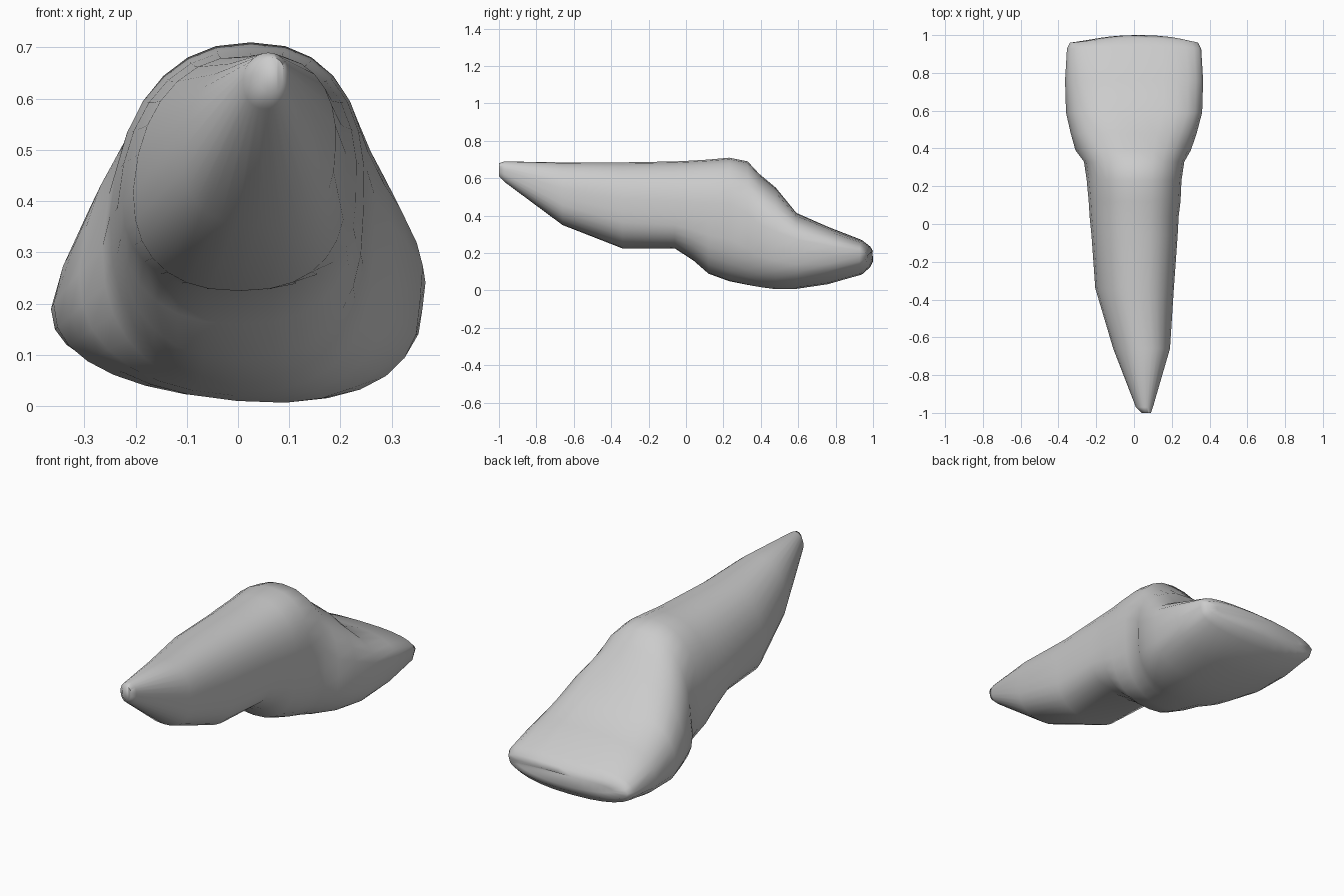
import bpy, bmesh, math

if "Cube" in bpy.data.objects:
    bpy.data.objects.remove(bpy.data.objects["Cube"])

SEG = 28


def spow(v, e):
    return math.copysign(abs(v) ** e, v)


def loft(name, stations):
    """Skin squarish oval rings: (y, left, right, bottom, widest z, top, squareness of top)."""
    bm = bmesh.new()
    rings = []
    for y, xl, xr, zb, zm, zt, nt in stations:
        cx, hw = (xl + xr) / 2, (xr - xl) / 2
        # lower half sags to the right around mid crown; the biting edge bows
        tilt = 0.09 * max(0, 1 - abs(y - 0.5) / 0.5)
        bow = 0.3 * max(0, y - 0.9)
        ring = []
        for i in range(SEG):
            a = 2 * math.pi * i / SEG
            c, s = math.cos(a), math.sin(a)
            n, h = (nt, zt - zm) if s >= 0 else (2.4, zm - zb)
            u, w = spow(c, 2 / n), spow(s, 2 / n)
            x = cx + hw * (u + 0.1 * max(w, 0))
            z = zm + h * w + tilt * x * min(w, 0)
            ring.append(bm.verts.new((x, y - bow * u * u, z)))
        rings.append(ring)
    for r0, r1 in zip(rings, rings[1:]):
        for i in range(SEG):
            j = (i + 1) % SEG
            bm.faces.new((r0[i], r0[j], r1[j], r1[i]))
    # close both ends
    for ring in (rings[0], rings[-1]):
        bm.faces.new(ring)
    bmesh.ops.triangulate(bm, faces=[f for f in bm.faces if len(f.verts) > 4])
    bmesh.ops.recalc_face_normals(bm, faces=bm.faces)
    mesh = bpy.data.meshes.new(name)
    bm.to_mesh(mesh)
    bm.free()
    obj = bpy.data.objects.new(name, mesh)
    bpy.context.collection.objects.link(obj)
    bpy.ops.object.select_all(action='DESELECT')
    obj.select_set(True)
    bpy.context.view_layer.objects.active = obj
    bpy.ops.object.shade_smooth_by_angle(angle=math.radians(75))
    return obj


# incisor: tapered root, neck groove and wide chisel crown in one skin
loft("incisor_tooth", [
    # root
    (-1.00, 0.04, 0.09, 0.61, 0.65, 0.68, 2.0),
    (-0.97, 0.01, 0.10, 0.58, 0.64, 0.69, 2.0),
    (-0.66, -0.11, 0.19, 0.35, 0.50, 0.685, 2.2),
    (-0.34, -0.205, 0.21, 0.225, 0.42, 0.685, 2.3),
    (-0.06, -0.225, 0.23, 0.225, 0.40, 0.69, 2.3),
    # neck
    (0.04, -0.235, 0.235, 0.16, 0.39, 0.695, 2.3),
    (0.12, -0.24, 0.245, 0.09, 0.38, 0.70, 2.3),
    (0.23, -0.25, 0.25, 0.05, 0.37, 0.71, 2.3),
    (0.33, -0.265, 0.265, 0.03, 0.31, 0.69, 2.3),
    # crown
    (0.39, -0.31, 0.30, 0.02, 0.26, 0.625, 2.2),
    (0.48, -0.335, 0.33, 0.01, 0.23, 0.55, 2.3),
    (0.59, -0.36, 0.355, 0.012, 0.20, 0.415, 2.8),
    (0.76, -0.365, 0.36, 0.035, 0.19, 0.34, 2.8),
    (0.94, -0.355, 0.35, 0.085, 0.185, 0.27, 2.8),
    # biting edge
    (0.985, -0.34, 0.335, 0.125, 0.185, 0.235, 2.6),
    (1.00, -0.26, 0.28, 0.155, 0.185, 0.21, 2.6),
])
